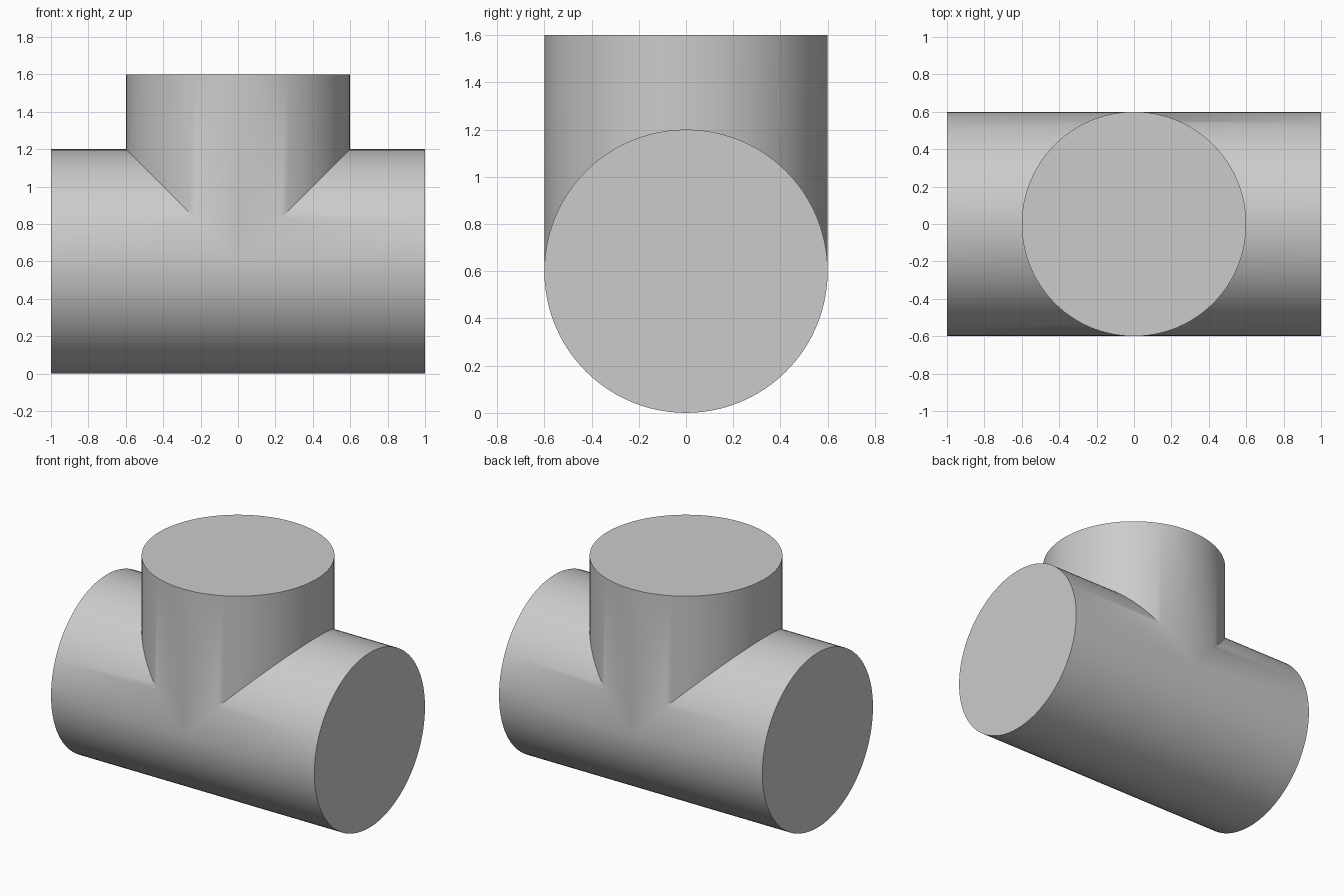
import bpy, bmesh
from math import sin, cos, tau, radians

cube = bpy.data.objects.get("Cube")
if cube:
    bpy.data.objects.remove(cube, do_unlink=True)

RADIUS, HALF_LENGTH, TOP, SEGMENTS = 0.6, 1.0, 1.6, 96

# Plain grey material
grey = bpy.data.materials.new("light grey")
grey.use_nodes = True
colour = (0.6, 0.6, 0.6, 1)
grey.diffuse_color = colour
grey.node_tree.nodes["Principled BSDF"].inputs["Base Color"].default_value = colour

bm = bmesh.new()


def face(points):
    bm.faces.new([bm.verts.new(p) for p in points])


# Shared circle: offset along the third axis, and y
circle = [(RADIUS * cos(tau * i / SEGMENTS), RADIUS * sin(tau * i / SEGMENTS))
          for i in range(SEGMENTS)]

for (h0, y0), (h1, y1) in zip(circle, circle[1:] + circle[:1]):
    # Horizontal pipe: each half stops at the mitred seam with the branch
    for side in (-1, 1):
        face([(side * HALF_LENGTH, y0, RADIUS + h0), (side * HALF_LENGTH, y1, RADIUS + h1),
              (side * max(h1, 0), y1, RADIUS + h1), (side * max(h0, 0), y0, RADIUS + h0)])
    # Upright branch: rises from the same seam
    face([(h0, y0, RADIUS + abs(h0)), (h1, y1, RADIUS + abs(h1)), (h1, y1, TOP), (h0, y0, TOP)])

# End caps
face([(h, y, TOP) for h, y in circle])
for side in (-1, 1):
    face([(side * HALF_LENGTH, y, RADIUS + h) for h, y in circle])

# Weld into one closed body
bmesh.ops.remove_doubles(bm, verts=bm.verts, dist=0.0001)
bmesh.ops.recalc_face_normals(bm, faces=bm.faces)
mesh = bpy.data.meshes.new("pipe_tee")
bm.to_mesh(mesh)
bm.free()
mesh.materials.append(grey)
tee = bpy.data.objects.new("pipe_tee", mesh)
bpy.context.collection.objects.link(tee)

# Smooth walls, crisp rims and seam
bpy.ops.object.select_all(action="DESELECT")
tee.select_set(True)
bpy.context.view_layer.objects.active = tee
bpy.ops.object.shade_smooth_by_angle(angle=radians(30))
